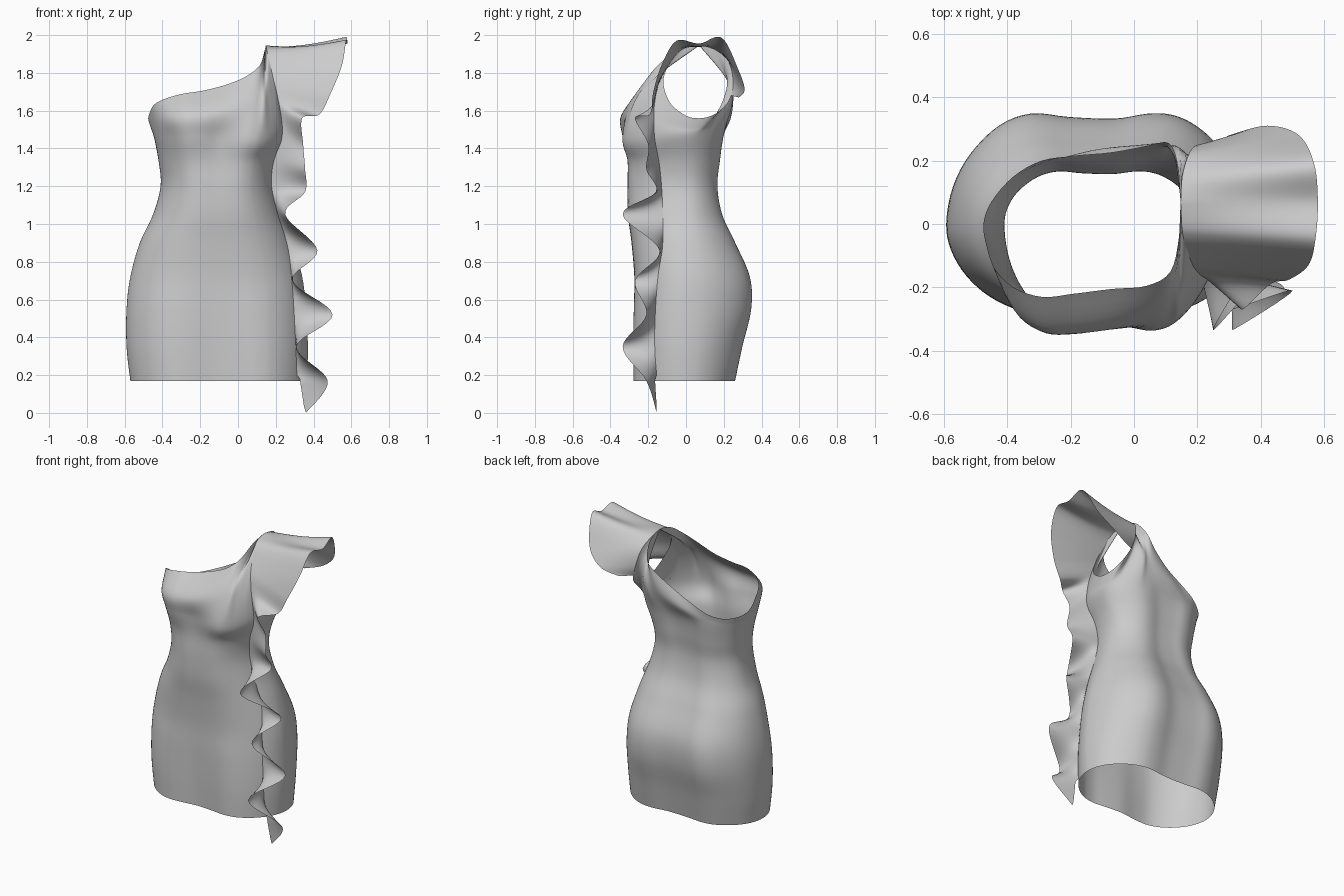
import bpy, math
from mathutils import Vector


def spline(pts, n, closed=False):
    """Catmull-Rom through pts, n steps per segment."""
    p = [Vector(q) for q in pts]
    k = len(p)
    get = (lambda i: p[i % k]) if closed else (lambda i: p[min(max(i, 0), k - 1)])
    out = []
    for i in range(k if closed else k - 1):
        a, b, c, d = get(i - 1), get(i), get(i + 1), get(i + 2)
        for j in range(n):
            t = j / n
            out.append(0.5 * (2 * b + (c - a) * t + (2 * a - 5 * b + 4 * c - d) * t * t
                              + (3 * b - a - 3 * c + d) * t ** 3))
    if not closed:
        out.append(p[-1].copy())
    return out


def grid_object(name, rows, closed=False):
    """Mesh from rows of points of equal length."""
    w = len(rows[0])
    verts = [v for r in rows for v in r]
    faces = []
    for i in range(len(rows) - 1):
        for j in range(w if closed else w - 1):
            k = (j + 1) % w
            faces.append((i * w + j, i * w + k, (i + 1) * w + k, (i + 1) * w + j))
    me = bpy.data.meshes.new(name)
    me.from_pydata(verts, [], faces)
    me.shade_smooth()
    ob = bpy.data.objects.new(name, me)
    bpy.context.collection.objects.link(ob)
    return ob


# Body sections: z, left x, right x, front depth, back depth, front dent, back dent
SECTIONS = [
    (0.17, -0.57, 0.365, 0.325, 0.305, 0.20, 0.20),
    (0.35, -0.59, 0.37, 0.325, 0.35, 0.18, 0.20),
    (0.55, -0.59, 0.36, 0.315, 0.405, 0.14, 0.20),
    (0.72, -0.57, 0.34, 0.30, 0.395, 0.09, 0.19),
    (0.90, -0.52, 0.29, 0.31, 0.305, 0.07, 0.19),
    (1.05, -0.45, 0.235, 0.33, 0.225, 0.07, 0.20),
    (1.20, -0.41, 0.20, 0.34, 0.195, 0.09, 0.20),
    (1.33, -0.42, 0.215, 0.35, 0.21, 0.13, 0.20),
    (1.46, -0.445, 0.265, 0.395, 0.23, 0.20, 0.18),
]

# Top edge: armhole back, shoulder, back neckline, front neckline, shoulder, armhole front
TIP = (0.147, 0.07, 1.945)
TOP = [
    (0.275, 0.05, 1.56), (0.265, 0.14, 1.575), (0.24, 0.22, 1.64), (0.205, 0.25, 1.74),
    (0.175, 0.225, 1.86), (0.152, 0.15, 1.925), TIP, (0.14, 0.18, 1.915),
    (0.11, 0.255, 1.82), (0.04, 0.245, 1.74), (-0.07, 0.225, 1.66),
    (-0.18, 0.215, 1.60), (-0.29, 0.20, 1.545), (-0.38, 0.15, 1.515), (-0.45, 0.07, 1.52),
    (-0.475, 0.0, 1.55), (-0.465, -0.07, 1.595), (-0.44, -0.14, 1.635), (-0.38, -0.20, 1.665),
    (-0.29, -0.23, 1.69), (-0.19, -0.22, 1.705), (-0.07, -0.205, 1.735), (0.04, -0.195, 1.78),
    (0.115, -0.15, 1.84), (0.142, -0.04, 1.92), TIP, (0.152, -0.02, 1.925),
    (0.168, -0.08, 1.86), (0.20, -0.12, 1.76), (0.245, -0.09, 1.65), (0.268, -0.02, 1.585),
]
ANGLES = [0, 12, 23, 33, 42, 50, 57, 64, 72, 84, 100, 115, 130, 147, 163, 180, 195, 210, 225, 240,
          254, 268, 281, 292, 301, 308, 315, 323, 332, 342, 351]


def section(z, x0, x1, front, back, df, db):
    ring = []
    for deg in ANGLES:
        c, s = math.cos(math.radians(deg)), math.sin(math.radians(deg))
        depth, dent = (back, db) if s > 0 else (front, df)
        x = (x0 + x1) / 2 + (x1 - x0) / 2 * math.copysign(abs(c) ** 0.95, c)
        y = depth * math.copysign(abs(s), s) * (1 - dent * s ** 12)
        ring.append((x, y, z))
    return ring


# Dress body: loft through the sections up to the shaped top edge
controls = [section(*s) for s in SECTIONS]
middle = []
for a, b in zip(controls[-1], TOP):
    p = Vector(a).lerp(Vector(b), 0.5)
    # bust and strap follow a rounded front and back profile
    w = max(0.0, min(1.0, (b[2] - a[2] - 0.1) / 0.15))
    w = w * w * (3 - 2 * w)
    if a[1] < 0:
        target = (-0.34 + 0.85 * max(0, p.z - 1.585)) * min(1, -a[1] / 0.31)
    else:
        target = 0.245 * min(1, a[1] / 0.18)
    p.y += w * (target - p.y)
    middle.append(p)
rings = [spline(r, 4, True) for r in controls + [middle, TOP]]
columns = [spline([r[i] for r in rings], 6) for i in range(len(rings[0]))]
body = grid_object("dress_body", [list(r) for r in zip(*columns)], closed=True)

# Ruffle: sewn edge and free edge, from back of shoulder over the arm and down the side
SEAM = [
    (0.225, 0.24, 1.68), (0.205, 0.25, 1.75), (0.175, 0.225, 1.86), (0.152, 0.15, 1.925),
    (0.147, 0.07, 1.945),
    (0.152, -0.02, 1.925), (0.168, -0.08, 1.86), (0.19, -0.135, 1.77), (0.22, -0.165, 1.68),
    (0.25, -0.18, 1.60), (0.24, -0.17, 1.48), (0.205, -0.15, 1.34), (0.18, -0.13, 1.20),
    (0.20, -0.12, 1.06), (0.255, -0.12, 0.88), (0.285, -0.15, 0.72), (0.30, -0.165, 0.54),
    (0.31, -0.17, 0.37), (0.325, -0.165, 0.20), (0.35, -0.155, 0.03),
]
EDGE = [
    (0.30, 0.28, 1.67), (0.42, 0.31, 1.71), (0.52, 0.28, 1.81), (0.568, 0.19, 1.985),
    (0.58, 0.07, 1.955),
    (0.572, -0.05, 1.97), (0.55, -0.13, 1.84), (0.49, -0.175, 1.69), (0.43, -0.19, 1.58),
    (0.34, -0.27, 1.56), (0.345, -0.20, 1.42), (0.355, -0.21, 1.29), (0.355, -0.16, 1.17),
    (0.25, -0.335, 1.05), (0.42, -0.14, 0.86), (0.29, -0.27, 0.70), (0.50, -0.21, 0.52),
    (0.31, -0.335, 0.35), (0.475, -0.21, 0.17), (0.36, -0.155, 0.0),
]
seam, edge = spline(SEAM, 8), spline(EDGE, 8)
# pin the sewn edge onto the body
seam = [body.closest_point_on_mesh(p)[1] if p.z > 0.18 else p for p in seam]
rows = []
for k in range(9):
    t = k / 8
    row = []
    for a, b in zip(seam, edge):
        p = a.lerp(b, t)
        # the shoulder cap dips slightly before its flared rim
        cap = max(0.0, min(1.0, (a.z - 1.7) / 0.2))
        p.z -= 0.012 * cap * math.sin(math.pi * t)
        row.append(p)
    rows.append(row)
grid_object("shoulder_and_side_ruffle", rows)
